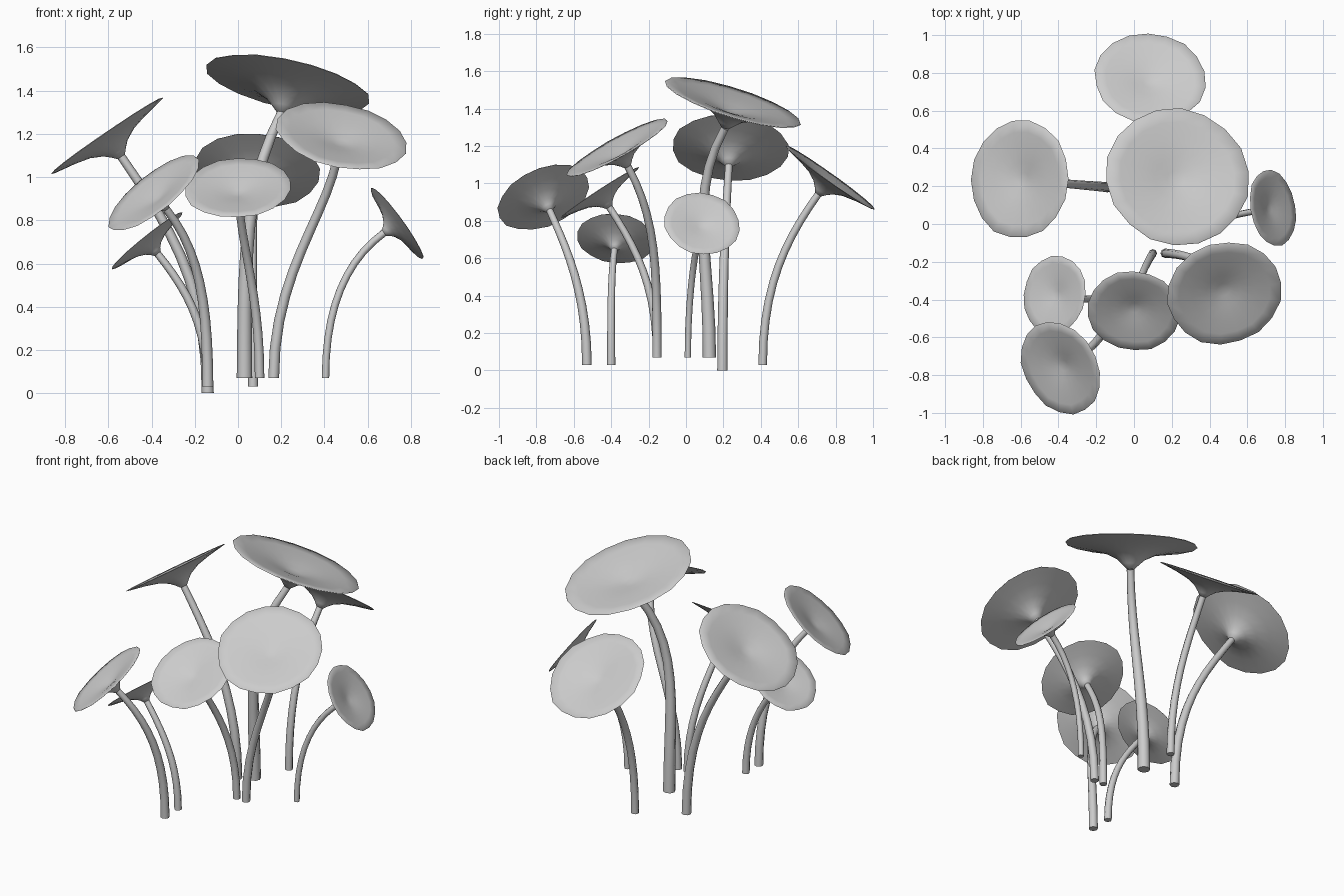
import bpy, bmesh, math, random
from mathutils import Vector

random.seed(4)
SIDES = 18

old = bpy.data.objects.get("Cube")
if old:
    bpy.data.objects.remove(old, do_unlink=True)

grey = bpy.data.materials.new("pale_grey")
grey.use_nodes = True
grey.diffuse_color = (0.6, 0.6, 0.6, 1)
grey.node_tree.nodes["Principled BSDF"].inputs["Base Color"].default_value = grey.diffuse_color

# Trumpet cap section: (share of radius, share of depth below the rim)
UNDERSIDE = [(.13, .8), (.22, .58), (.4, .34), (.65, .17), (.88, .06), (1, 0)]
DISH = [(.99, -.03), (.8, .02), (.55, .1), (.3, .22), (.12, .33)]


def add_mesh(name, mesh):
    mesh.materials.clear()
    mesh.materials.append(grey)
    obj = bpy.data.objects.new(name, mesh)
    bpy.context.collection.objects.link(obj)
    bpy.ops.object.select_all(action="DESELECT")
    obj.select_set(True)
    bpy.context.view_layer.objects.active = obj
    bpy.ops.object.shade_smooth_by_angle(angle=math.radians(60))


def make_stem(name, foot, neck, facing, foot_r, neck_r, lean):
    """Bent tube that rises straight from its foot and meets the cap along its axis."""
    curve = bpy.data.curves.new(name, "CURVE")
    curve.dimensions = "3D"
    curve.bevel_depth = 1
    curve.bevel_resolution = 2
    curve.resolution_u = 10
    curve.use_fill_caps = True
    spline = curve.splines.new("BEZIER")
    spline.bezier_points.add(1)
    reach = (neck - foot).length
    rise = Vector((0, 0, 0.45 * reach))
    entry = facing * 0.3 * reach - lean
    for point, spot, handle, radius in zip(
            spline.bezier_points, (foot, neck), (rise, entry), (foot_r, neck_r)):
        point.handle_left_type = point.handle_right_type = "FREE"
        point.co = spot
        point.handle_left = spot - handle
        point.handle_right = spot + handle
        point.radius = radius
    helper = bpy.data.objects.new(name + "_path", curve)
    bpy.context.collection.objects.link(helper)
    graph = bpy.context.evaluated_depsgraph_get()
    mesh = bpy.data.meshes.new_from_object(helper.evaluated_get(graph))
    bpy.data.objects.remove(helper, do_unlink=True)
    add_mesh(name, mesh)


def make_cap(name, center, facing, radius, neck, neck_r):
    """Thin flared funnel lofted from the neck out to the rim and into the dish."""
    side = facing.orthogonal().normalized()
    other = facing.cross(side)
    wobble = [random.uniform(0.98, 1.015) for _ in range(SIDES)]
    bm = bmesh.new()
    rings = []
    for share, depth in [(neck_r / radius, 1)] + UNDERSIDE + DISH:
        middle = center.lerp(neck, depth)
        ring = []
        for i in range(SIDES):
            angle = math.tau * i / SIDES
            spoke = side * math.cos(angle) + other * math.sin(angle)
            ring.append(bm.verts.new(middle + spoke * radius * share * wobble[i]))
        rings.append(ring)
    for low, high in zip(rings, rings[1:]):
        for i in range(SIDES):
            bm.faces.new((low[i - 1], low[i], high[i], high[i - 1]))
    bm.faces.new(rings[0][::-1])
    pit = bm.verts.new(center.lerp(neck, 0.37))
    for i in range(SIDES):
        bm.faces.new((rings[-1][i - 1], rings[-1][i], pit))
    bmesh.ops.recalc_face_normals(bm, faces=bm.faces)
    mesh = bpy.data.meshes.new(name)
    bm.to_mesh(mesh)
    bm.free()
    add_mesh(name, mesh)


def make_mushroom(name, foot, center, facing, radius, foot_r, lean=(0, 0, 0)):
    center, facing = Vector(center), Vector(facing).normalized()
    neck = center - facing * radius * 0.37
    neck_r = 0.012 + 0.025 * radius
    make_stem(name + "_stem", Vector(foot), neck, facing, foot_r, neck_r, Vector(lean))
    make_cap(name + "_cap", center, facing, radius, neck, neck_r)


# Large central mushroom, its stem bending sharply under the cap
make_mushroom("tall", foot=(.03, .125, .07), center=(.23, .25, 1.43),
              facing=(.2, .29, .93), radius=.385, foot_r=.036, lean=(-.1, -.09, 0))

# Mushrooms around it
make_mushroom("back", foot=(.07, .41, .03), center=(.085, .77, 1.03),
              facing=(.07, .58, .81), radius=.295, foot_r=.023)
make_mushroom("left", foot=(-.14, .195, 0), center=(-.605, .235, 1.19),
              facing=(-.56, .05, .82), radius=.314, foot_r=.028)
make_mushroom("right", foot=(.405, .01, .07), center=(.735, .085, .785),
              facing=(.8, .14, .58), radius=.205, foot_r=.017)
make_mushroom("front_right", foot=(.165, -.155, .07), center=(.48, -.365, 1.19),
              facing=(.17, -.47, .86), radius=.308, foot_r=.025)
make_mushroom("front", foot=(.1, -.155, .07), center=(0, -.46, .95),
              facing=(-.06, -.54, .83), radius=.251, foot_r=.022)
make_mushroom("small_left", foot=(-.14, -.4, .03), center=(-.42, -.375, .705),
              facing=(-.62, .1, .77), radius=.211, foot_r=.022)
make_mushroom("front_left", foot=(-.14, -.53, .03), center=(-.39, -.76, .925),
              facing=(-.59, -.33, .74), radius=.26, foot_r=.026)
